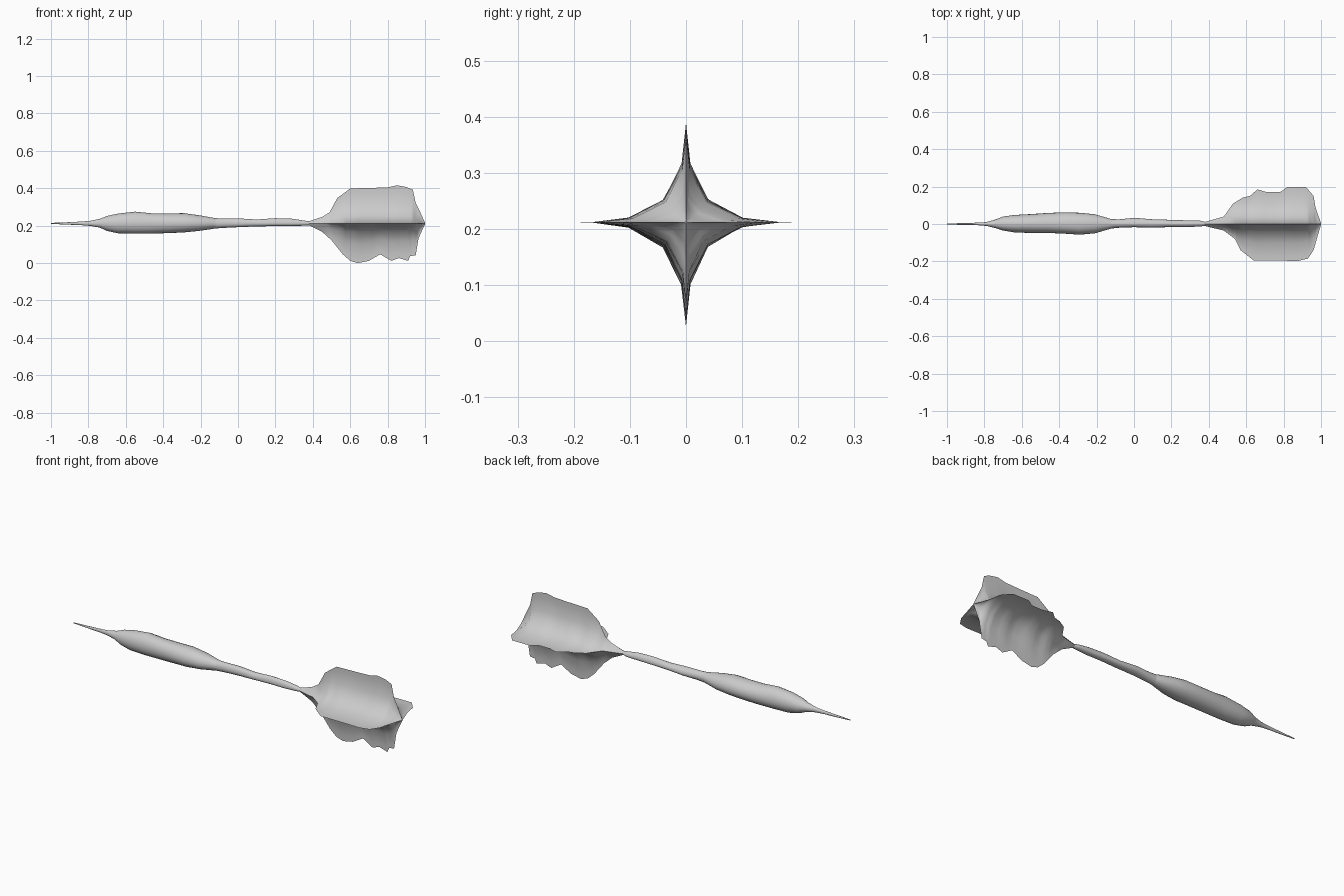
import bpy, bmesh, math

AXIS_Z = 0.212
SEG = 6  # points per quadrant


def interp(points, x):
    """Piecewise-linear lookup in (x, value) pairs."""
    if x <= points[0][0]:
        return points[0][1]
    for (x0, a), (x1, b) in zip(points, points[1:]):
        if x <= x1:
            return a + (b - a) * (x - x0) / (x1 - x0)
    return points[-1][1]


def loft(name, rings, cap_start=False, cap_end=False):
    """rings: (x, up, down, back, front, p); p=2 is an ellipse, p<1 a pinched star."""
    bm = bmesh.new()
    loops = []
    for x, up, down, back, front, p in rings:
        loop = []
        for i in range(4 * SEG):
            a = math.pi / 2 * i / SEG
            c, s = math.cos(a), math.sin(a)
            y = abs(c) ** (2 / p) * (back if c > 0 else -front)
            z = abs(s) ** (2 / p) * (up if s > 0 else -down)
            loop.append(bm.verts.new((x, y, AXIS_Z + z)))
        loops.append(loop)
    n = 4 * SEG
    for a, b in zip(loops, loops[1:]):
        for i in range(n):
            j = (i + 1) % n
            bm.faces.new((a[i], a[j], b[j], b[i]))
    if cap_start:
        bm.faces.new(loops[0])
    if cap_end:
        bm.faces.new(loops[-1])
    bmesh.ops.recalc_face_normals(bm, faces=bm.faces)
    me = bpy.data.meshes.new(name)
    bm.to_mesh(me)
    bm.free()
    ob = bpy.data.objects.new(name, me)
    bpy.context.collection.objects.link(ob)
    bpy.context.view_layer.objects.active = ob
    bpy.ops.object.select_all(action='DESELECT')
    ob.select_set(True)
    bpy.ops.object.shade_smooth_by_angle(angle=math.radians(45))
    return ob


# Needle point
tip_end = (-0.74, .024, .022, .024, .022, 2)
loft("point", [
    (-1.0, .003, .002, .002, .002, 2),
    (-0.92, .006, .006, .005, .005, 2),
    (-0.84, .010, .009, .007, .006, 2),
    (-0.79, .014, .013, .010, .010, 2),
    tip_end], cap_start=True)

# Grip barrel
barrel_end = (-0.12, .028, .027, .026, .024, 2)
loft("barrel", [
    tip_end,
    (-0.70, .040, .040, .040, .035, 2),
    (-0.64, .053, .053, .048, .045, 2),
    (-0.55, .063, .055, .053, .048, 2),
    (-0.46, .054, .054, .059, .048, 2),
    (-0.38, .053, .052, .062, .051, 2),
    (-0.29, .055, .048, .060, .057, 2),
    (-0.21, .044, .040, .052, .050, 2),
    barrel_end])

# Slim shaft
shaft_end = (0.38, .012, .010, .011, .011, 1.6)
loft("shaft", [
    barrel_end,
    (-0.08, .027, .024, .025, .020, 2),
    (0.0, .027, .020, .033, .017, 2),
    (0.10, .021, .016, .025, .020, 2),
    (0.20, .028, .014, .022, .016, 2),
    (0.29, .025, .014, .019, .017, 2),
    (0.35, .016, .012, .019, .013, 2),
    shaft_end])

# Outlines of the four flight fins
fin_up = [(.38, .012), (.45, .035), (.49, .06), (.53, .135), (.60, .187), (.72, .19),
          (.80, .193), (.85, .204), (.90, .195), (.935, .18), (.95, .11), (.97, .07), (1, .004)]
fin_down = [(.38, .010), (.45, .045), (.50, .09), (.56, .165), (.60, .20), (.64, .212),
            (.70, .20), (.76, .165), (.82, .20), (.86, .185), (.91, .20), (.92, .175),
            (.95, .17), (.965, .08), (1, .004)]
fin_back = [(.38, .011), (.48, .04), (.53, .11), (.58, .14), (.62, .15), (.66, .185),
            (.71, .17), (.78, .17), (.82, .197), (.92, .197), (.96, .15), (.97, .09), (1, .004)]
fin_front = [(.38, .011), (.48, .035), (.54, .08), (.57, .14), (.64, .195), (.88, .197),
             (.93, .185), (.96, .14), (.98, .07), (1, .004)]
pinch = [(.38, 1.6), (.44, 1.0), (.50, .65), (.60, .45), (1, .42)]

stations = sorted({x for f in (fin_up, fin_down, fin_back, fin_front) for x, _ in f})
loft("flight_fins", [(x,) + tuple(interp(t, x) for t in
                     (fin_up, fin_down, fin_back, fin_front, pinch)) for x in stations],
     cap_end=True)
